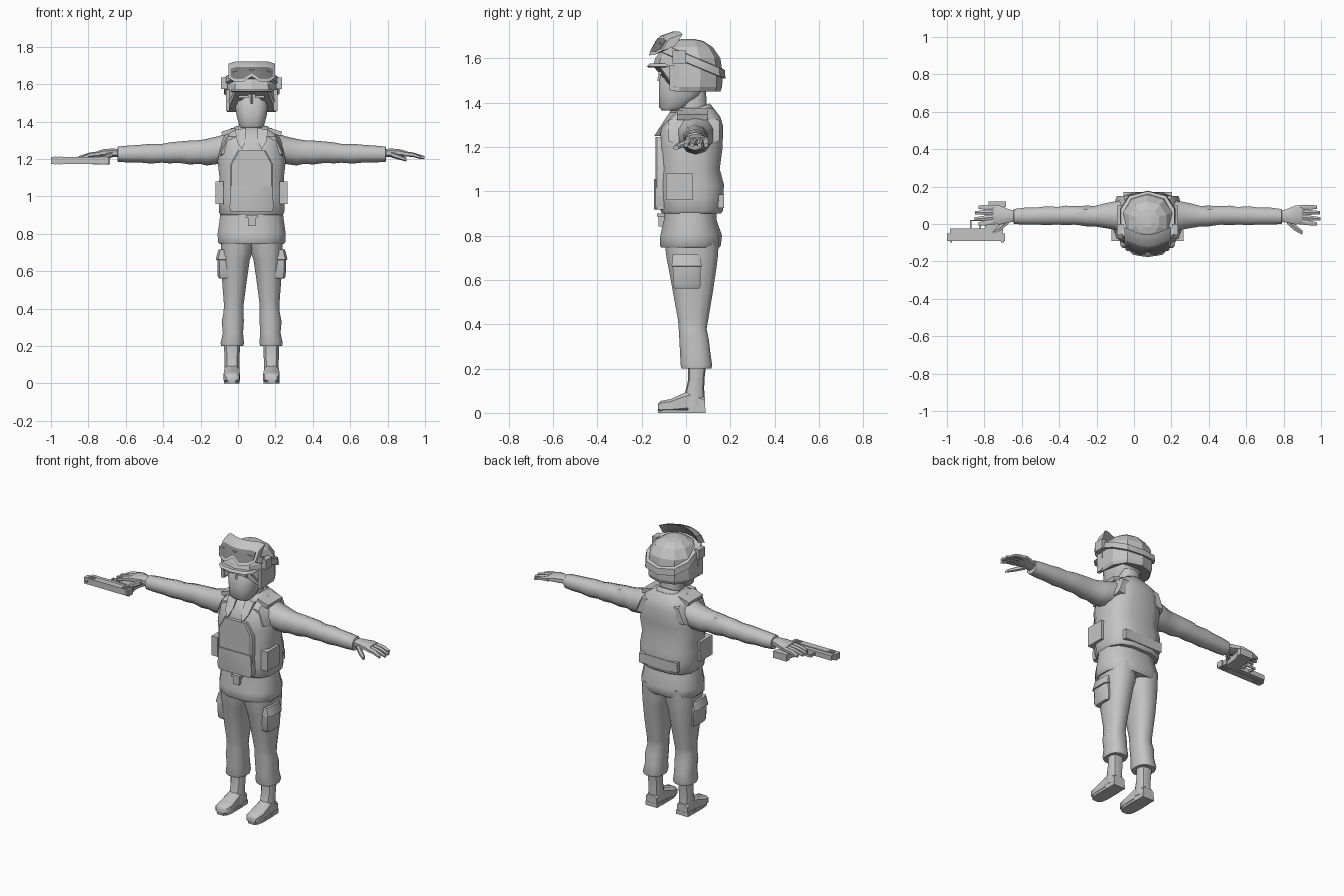
import bpy, bmesh, math

CX = 0.073  # body centre line; the held tool shifts the figure off x = 0


def material(name, v):
    m = bpy.data.materials.new(name)
    m.diffuse_color = (v, v, v, 1)
    return m


GREY = material("plain_grey", 0.55)
DARK = material("dark_grey_lens", 0.2)


def ring(axis, t, a0, a1, b0, b1, n=12, p=2.5, tilt=0.0):
    """Rounded section filling a0..a1 by b0..b1 at position t along an axis."""
    pts = []
    for i in range(n):
        w = 2 * math.pi * (i + 0.5) / n
        pts.append([math.copysign(abs(f) ** (2 / p), f) for f in (math.cos(w), math.sin(w))])
    ma, mb = max(q[0] for q in pts), max(q[1] for q in pts)
    out = []
    for u, v in pts:
        a = (a0 + a1) / 2 + u / ma * (a1 - a0) / 2
        db = v / mb * (b1 - b0) / 2
        b, s = (b0 + b1) / 2 + db, t + tilt * db
        out.append({'x': (s, a, b), 'y': (a, s, b), 'z': (a, b, s)}[axis])
    return out


def skin(name, rings, mirror=False, angle=40, mat=GREY):
    """Skin a list of equal rings, cap both ends, optionally make a mirrored twin."""
    for side, s in (("left_", 1), ("right_", -1)) if mirror else (("", 1),):
        bm = bmesh.new()
        vs = [[bm.verts.new((CX + s * x, y, z)) for x, y, z in r] for r in rings]
        n = len(rings[0])
        for a, b in zip(vs, vs[1:]):
            for i in range(n):
                j = (i + 1) % n
                bm.faces.new((a[i], a[j], b[j], b[i]))
        bm.faces.new(vs[0])
        bm.faces.new(vs[-1])
        bmesh.ops.recalc_face_normals(bm, faces=bm.faces[:])
        me = bpy.data.meshes.new(side + name)
        bm.to_mesh(me)
        bm.free()
        me.materials.append(mat)
        me.shade_smooth()
        me.set_sharp_from_angle(angle=math.radians(angle))
        bpy.context.collection.objects.link(bpy.data.objects.new(side + name, me))


def loft(name, axis, rows, mirror=False, angle=40, **kw):
    skin(name, [ring(axis, *r, **kw) for r in rows], mirror, angle)


def box(name, x0, x1, y0, y1, z0, z1, mirror=False):
    skin(name, [[(x0, y0, z), (x1, y0, z), (x1, y1, z), (x0, y1, z)] for z in (z0, z1)], mirror)


def body(name, rows, **kw):
    """Loft upward with symmetric half widths: rows of z, half width, front, back."""
    loft(name, 'z', [(z, -h, h, f, b) for z, h, f, b in rows], **kw)


# Shirt hem and armoured vest
body("shirt_hem", [(.745, .172, -.112, .15), (.755, .18, -.118, .157), (.80, .182, -.116, .162),
                   (.87, .172, -.10, .138), (.93, .165, -.10, .135)])
body("vest", [(.90, .165, -.108, .158), (.912, .174, -.115, .166), (.97, .176, -.118, .168),
              (1.03, .179, -.12, .171), (1.10, .172, -.115, .152), (1.19, .182, -.12, .164),
              (1.29, .16, -.112, .168), (1.335, .14, -.075, .155), (1.375, .085, -.03, .125)], p=3)
box("back_belt_panel", -.13, .13, .12, .172, .925, .985)


# Chest plate and lower pouch
def outline(y, g, pts):
    half = [(x - g, z) for x, z in pts]
    return [(x, y, z) for x, z in half] + [(-x, y, z) for x, z in reversed(half)]


plate = [(.115, .92), (.115, 1.17), (.075, 1.245)]
skin("chest_plate", [outline(-.09, 0, plate), outline(-.13, 0, plate), outline(-.137, .008, plate)])
pouch = [(.11, .918), (.118, .94), (.11, 1.055)]
skin("front_pouch", [outline(-.1, 0, pouch), outline(-.138, 0, pouch), outline(-.144, .008, pouch)])
box("buckle_strap", -.03, .03, -.13, -.1, .885, .90)
box("buckle_tab", -.02, .02, -.125, -.09, .84, .89)
box("side_pouch", .15, .192, -.09, .03, .96, 1.08, True)

# Armhole rims and shoulder pads
loft("armhole_rim", 'x', [(.10, -.08, .15, 1.18, 1.365), (.145, -.08, .15, 1.18, 1.365),
                          (.155, -.065, .135, 1.195, 1.35)], True, n=6, p=2, tilt=-.4)
skin("shoulder_pad", [[(.085, y, 1.345), (.155, y, 1.322), (.163, y, 1.345), (.09, y, 1.367)]
                      for y in (-.04, .1)], True)

# Neck, collar and pointed flaps
body("neck", [(1.28, .07, -.03, .1), (1.45, .06, -.03, .09)])
body("collar", [(1.31, .095, -.075, .125), (1.345, .09, -.068, .122), (1.368, .07, -.05, .108)], tilt=.35)
flap = [(.03, 1.365), (.088, 1.355), (.078, 1.29), (.052, 1.25), (.03, 1.30)]
skin("collar_flap", [[(x, d - .078 - (1.35 - z) * .65, z) for x, z in flap] for d in (0, .03)], True)

# Head with covered lower face
body("head", [(1.365, .055, -.11, -.03), (1.378, .066, -.121, 0), (1.43, .08, -.122, .07),
              (1.505, .091, -.122, .1), (1.515, .088, -.115, .1), (1.60, .09, -.112, .12)], p=2.8)
skin("nose", [[(-.016, -.11, 1.49), (.016, -.11, 1.49), (0, -.13, 1.50)],
              [(-.008, -.11, 1.55), (.008, -.11, 1.55), (0, -.118, 1.55)]])
box("brow", .018, .07, -.125, -.105, 1.527, 1.54, True)

# Faceted helmet, its lower rim lifted above the face
shell = [ring('z', z, -h, h, f, b, 10, 2.3) for z, h, f, b in (
    (1.45, .13, -.145, .155), (1.47, .138, -.15, .163), (1.53, .136, -.145, .165), (1.60, .13, -.138, .155),
    (1.65, .1, -.10, .12), (1.677, .06, -.055, .08), (1.686, .025, -.02, .04))]
for k, low in enumerate((1.56, 1.57, 1.58)):
    shell[k] = [(x, y, max(z, low)) if y < -.06 else (x, y, z) for x, y, z in shell[k]]
skin("helmet_shell", shell, angle=14)
body("helmet_brim", [(1.558, .105, -.17, -.02), (1.563, .115, -.177, -.02), (1.575, .105, -.165, -.02)], n=10)
box("helmet_ear_edge", .118, .137, -.075, -.03, 1.455, 1.57, True)
box("helmet_clip", .13, .163, -.06, .0, 1.575, 1.635, True)

# Goggle strap slopes down to the back of the helmet
body("goggle_strap", [(1.572, .142, -.135, .17), (1.574, .149, -.14, .178),
                      (1.612, .143, -.14, .175), (1.614, .135, -.13, .165)], n=10, tilt=-.42)


# Goggles built as strips of columns across the forehead
def goggle(name, cols, front, depth, mat):
    full = [(-u, a, b) for u, a, b in reversed(cols) if u] + cols

    def pt(u, v, d):
        return (u, -.172 + front + v * .055 + 3.2 * u * u + d, 1.615 + v * .085 + d * .35)
    skin(name, [[pt(u, a, 0), pt(u, b, 0), pt(u, b, depth), pt(u, a, depth)] for u, a, b in full], mat=mat)


goggle("goggle_frame", [(0, .3, 1), (.025, .12, 1), (.045, -.03, 1), (.095, .0, .98), (.125, .2, .85)],
       0, .06, GREY)
goggle("goggle_lens", [(0, .48, .88), (.025, .3, .88), (.045, .13, .88), (.09, .15, .86), (.113, .3, .76)],
       -.004, .03, DARK)

# Sleeves with soft folds, then hands
arm = [(.12, .04, 1.262, .085, .08), (.18, .045, 1.247, .075, .074), (.24, .044, 1.236, .064, .071),
       (.28, .042, 1.237, .055, .063), (.33, .043, 1.234, .055, .064), (.39, .046, 1.236, .049, .057),
       (.44, .046, 1.232, .052, .056), (.48, .044, 1.23, .047, .05), (.54, .045, 1.228, .05, .053),
       (.60, .042, 1.228, .045, .047), (.66, .042, 1.226, .045, .045), (.715, .04, 1.225, .04, .041),
       (.718, .04, 1.225, .034, .034)]
loft("sleeve", 'x', [(x, y - a, y + a, z - b, z + b) for x, y, z, a, b in arm], True, n=10, p=2.2)
loft("palm", 'x', [(.70, .015, .068, 1.208, 1.25), (.74, .008, .078, 1.21, 1.256),
                   (.79, -.002, .098, 1.214, 1.252), (.825, .0, .102, 1.214, 1.242)], True, n=8)
for i, (y0, y1, tip) in enumerate([(.012, .0, .905), (.038, .027, .925), (.064, .06, .922), (.088, .09, .905)]):
    loft("finger_%d" % (i + 1), 'x', [(.81, y0 - .014, y0 + .014, 1.214, 1.242),
                                      (.865, (y0 + y1) / 2 - .013, (y0 + y1) / 2 + .013, 1.21, 1.234),
                                      (tip, y1 - .009, y1 + .009, 1.198, 1.215)], True, n=6)
loft("thumb", 'x', [(.745, .0, .035, 1.208, 1.24), (.785, -.035, .0, 1.197, 1.225),
                    (.828, -.058, -.034, 1.186, 1.206)], True, n=6)

# Trouser legs, cargo pockets
loft("trouser_leg", 'z', [(.80, -.01, .165, -.1, .15), (.70, -.004, .165, -.088, .143),
                          (.66, .01, .163, -.08, .138), (.55, .026, .158, -.06, .122),
                          (.42, .043, .148, -.036, .1), (.38, .043, .15, -.033, .093),
                          (.33, .042, .16, -.03, .103), (.27, .046, .154, -.027, .11),
                          (.215, .041, .166, -.024, .118), (.20, .045, .163, -.02, .114)], True)
loft("cargo_pocket", 'z', [(.56, .11, .175, -.05, .06), (.575, .11, .182, -.058, .066),
                           (.66, .11, .184, -.06, .066), (.662, .11, .192, -.065, .07),
                           (.715, .11, .178, -.06, .064)], True, n=8, p=5)

# Boots
loft("boot_shaft", 'z', [(.03, .065, .146, -.02, .085), (.11, .066, .144, .0, .082),
                         (.15, .064, .146, .01, .083), (.23, .062, .148, .008, .092)], True, n=10)
loft("boot_foot", 'y', [(-.127, .078, .135, .012, .04), (-.115, .066, .146, .004, .054),
                        (-.07, .062, .15, .004, .062), (-.02, .065, .147, .004, .085),
                        (.02, .067, .145, .004, .1), (.086, .07, .143, .004, .07)], True, n=8, p=3.5)
loft("boot_sole", 'z', [(0, .064, .149, -.126, .087), (.014, .064, .149, -.128, .087)], True, p=3.5)
box("boot_heel", .066, .147, .01, .087, 0, .025, True)


# Sidearm lying flat under the right hand
def gun(name, x0, x1, *rest):
    box(name, x0 - CX, x1 - CX, *rest)


gun("gun_slide", -1.0, -.69, -.09, -.05, 1.172, 1.21)
gun("gun_frame", -.985, -.70, -.052, -.025, 1.176, 1.206)
gun("gun_rear_sight", -.71, -.695, -.098, -.088, 1.18, 1.202)
gun("gun_front_sight", -.985, -.972, -.098, -.088, 1.187, 1.195)
skin("gun_grip", [[(x - CX, y, z) for x, z in ((a, 1.174), (b, 1.174), (b, 1.21), (a, 1.21))]
                  for a, b, y in ((-.80, -.71, -.03), (-.785, -.705, .04), (-.77, -.69, .095))])
gun("gun_grip_base", -.777, -.684, .092, .12, 1.17, 1.212)
gun("trigger_guard_front", -.876, -.868, -.03, .022, 1.184, 1.198)
gun("trigger_guard_bottom", -.876, -.78, .015, .022, 1.184, 1.198)
gun("trigger", -.825, -.818, -.03, .005, 1.187, 1.195)
for i in range(4):
    for j, x in enumerate((-.98, -.745)):
        gun("slide_rib_%d_%d" % (j, i), x + i * .012, x + i * .012 + .006, -.085, -.055, 1.169, 1.213)
